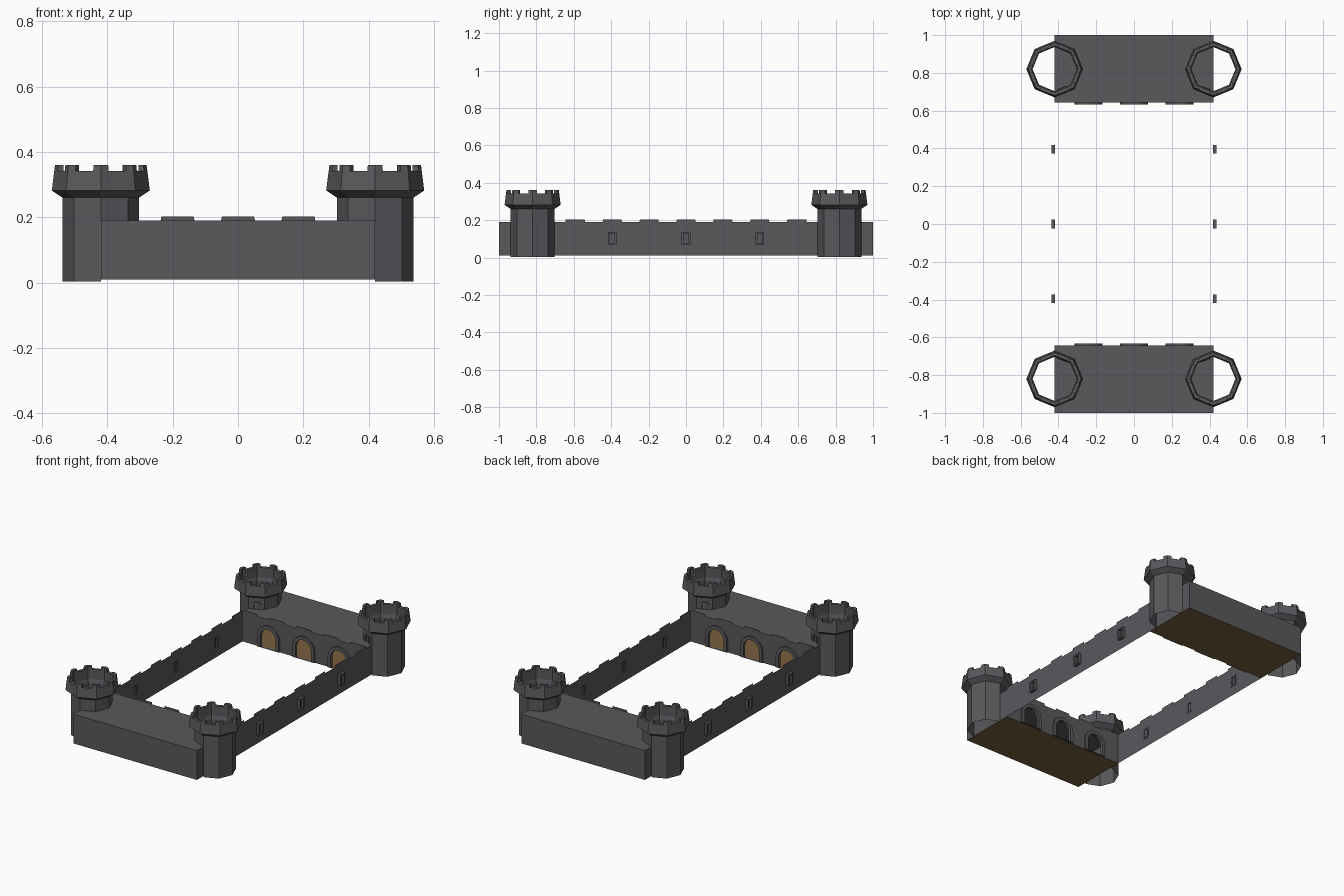
import bpy, bmesh, math

if "Cube" in bpy.data.objects:
    bpy.data.objects.remove(bpy.data.objects["Cube"])

def material(name, rgb):
    m = bpy.data.materials.new(name)
    m.diffuse_color = (*rgb, 1)
    m.use_nodes = True
    m.node_tree.nodes["Principled BSDF"].inputs["Base Color"].default_value = m.diffuse_color
    return m

STONE = material("grey stone", (0.1, 0.098, 0.108))
WOOD = material("brown floor", (0.19, 0.115, 0.05))

W, L, Y_IN = 0.42, 1.0, 0.643      # half width, half length, courtyard wall
Z0, ROOF, MERLON = 0.01, 0.19, 0.203
TOWER = (0.42, 0.82)

def finish(name, bm, mat, normals=True):
    if normals:
        bmesh.ops.remove_doubles(bm, verts=bm.verts, dist=1e-5)
        bmesh.ops.recalc_face_normals(bm, faces=bm.faces)
    me = bpy.data.meshes.new(name)
    bm.to_mesh(me)
    bm.free()
    me.materials.append(mat)
    ob = bpy.data.objects.new(name, me)
    bpy.context.collection.objects.link(ob)
    return ob

def panel(name, outline, holes, place, normal, mat=STONE):
    """Flat sheet with holes; place maps (u, v) to a 3D point."""
    bm = bmesh.new()
    edges = []
    for loop in [outline] + holes:
        vs = [bm.verts.new(place(u, v)) for u, v in loop]
        edges += [bm.edges.new((vs[i - 1], vs[i])) for i in range(len(vs))]
    bmesh.ops.triangle_fill(bm, use_beauty=True, use_dissolve=False, edges=edges)
    for f in bm.faces:
        f.normal_update()
        if sum(a * b for a, b in zip(f.normal, normal)) < 0:
            f.normal_flip()
    bmesh.ops.dissolve_limit(bm, angle_limit=0.01, verts=bm.verts, edges=bm.edges)
    return finish(name, bm, mat, False)

def frame(name, outer, inner, place, d0, d1):
    """Solid rim between two matching loops, from depth d0 to d1."""
    bm = bmesh.new()
    n = len(outer)
    rings = [[bm.verts.new(place(u, v, d)) for u, v in loop]
             for loop, d in ((outer, d0), (outer, d1), (inner, d1), (inner, d0))]
    for k in range(4):
        a, b = rings[k], rings[(k + 1) % 4]
        for i in range(n):
            bm.faces.new((a[i - 1], a[i], b[i], b[i - 1]))
    return finish(name, bm, STONE)

def rect(u, v, hu, hv):
    return [(u - hu, v - hv), (u + hu, v - hv), (u + hu, v + hv), (u - hu, v + hv)]

def arch(u, base, half, spring, n=8):
    return [(u + half, base)] + [(u + half * math.cos(math.pi * i / n),
            spring + half * math.sin(math.pi * i / n)) for i in range(n + 1)] + [(u - half, base)]

def battlement(end, pitch, count, half_range):
    """Wall outline with merlons centred on 0, clipped to half_range."""
    pts = [(-end, Z0), (-end, ROOF)]
    for k in range(-count, count + 1):
        a = max(k * pitch - 0.052, -half_range)
        b = min(k * pitch + 0.052, half_range)
        ta = a if a == -half_range else a + 0.003
        tb = b if b == half_range else b - 0.003
        pts += [(a, ROOF), (ta, MERLON), (tb, MERLON), (b, ROOF)]
    pts += [(end, ROOF), (end, Z0)]
    return [p for i, p in enumerate(pts) if p != pts[i - 1]]

# Long side walls with framed windows
for s in (-1, 1):
    wins = [-0.395, 0.0, 0.395]
    panel("side_wall", battlement(L, 0.197, 3, Y_IN),
          [rect(y, 0.102, 0.013, 0.025) for y in wins],
          lambda u, v: (s * W, u, v), (s, 0, 0))
    for y in wins:
        frame("window_frame", rect(y, 0.102, 0.023, 0.034), rect(y, 0.102, 0.013, 0.025),
              lambda u, v, d: (s * d, u, v), W - 0.003, W + 0.017)
        panel("window_pane", rect(y, 0.102, 0.013, 0.025), [],
              lambda u, v: (s * (W + 0.003), u, v), (s, 0, 0))

# End halls: arched courtyard wall, outer wall, roof and floor
for s in (-1, 1):
    doors = [-0.24, 0.0, 0.24]
    holes = [arch(x, Z0 + 0.002, 0.053, 0.08) for x in doors]
    panel("courtyard_wall", battlement(W, 0.185, 2, W), holes,
          lambda u, v: (u, s * Y_IN, v), (0, -s, 0))
    for x, inner in zip(doors, holes):
        frame("arch_frame", arch(x, Z0 + 0.002, 0.074, 0.08), inner,
              lambda u, v, d: (u, s * d, v), Y_IN - 0.01, Y_IN + 0.008)
    mid, half = s * (L + Y_IN) / 2, (L - Y_IN) / 2
    panel("end_wall", rect(0, (Z0 + ROOF) / 2, W, (ROOF - Z0) / 2), [],
          lambda u, v: (u, s * L, v), (0, s, 0))
    panel("hall_roof", rect(0, mid, W, half), [], lambda u, v: (u, v, ROOF), (0, 0, 1))
    panel("hall_floor", rect(0, mid, W, half), [], lambda u, v: (u, v, Z0), (0, 0, -1), WOOD)

def ring_point(r, t, z, sx, sy):
    """Point on an octagon's outline; t counts sides, may be fractional."""
    i, f = math.floor(t), t - math.floor(t)
    a, b = math.radians(45 * i), math.radians(45 * (i + 1))
    x = r * (math.cos(a) * (1 - f) + math.cos(b) * f)
    y = r * (math.sin(a) * (1 - f) + math.sin(b) * f)
    return (sx * (TOWER[0] + x), sy * (TOWER[1] + y), z)

def sweep(bm, profile, ts, closed_profile, caps):
    """Carry an (r, z) profile along octagon stations."""
    rows = [[bm.verts.new(ring_point(r, t, z, sx, sy)) for r, z in profile] for t in ts]
    n = len(profile)
    for a, b in zip(rows, rows[1:]):
        for k in range(n if closed_profile else n - 1):
            j = (k + 1) % n
            bm.faces.new((a[k], b[k], b[j], a[j]))
    if caps:
        bm.faces.new(rows[0])
        bm.faces.new(rows[-1])

R, R_IN = 0.117, 0.123
for sx in (-1, 1):
    for sy in (-1, 1):
        # Tower shaft: full height outside the wall, above the roof inside it
        bm = bmesh.new()
        sweep(bm, [(R, 0.003), (R, ROOF), (R, 0.26)], [-2, -1, 0, 1, 2], False, False)
        sweep(bm, [(R, ROOF), (R, 0.26)], [2, 3, 4, 5, 6], False, False)
        finish("tower_shaft", bm, STONE)

        # Flared crown
        bm = bmesh.new()
        sweep(bm, [(R, 0.26), (0.15, 0.282), (0.1425, 0.342), (R_IN, 0.342), (R_IN, 0.282), (R, 0.262)],
              list(range(9)), True, False)
        finish("tower_crown", bm, STONE)

        # Corner merlons
        bm = bmesh.new()
        for k in range(8):
            sweep(bm, [(0.1425, 0.342), (0.14, 0.36), (R_IN, 0.36), (R_IN, 0.342)],
                  [k - 0.23, k, k + 0.23], True, True)
        finish("tower_merlons", bm, STONE)

        # Small arched doorway from the tower onto the roof
        ang = math.radians(247.5)
        ap = R * math.cos(math.pi / 8)
        def on_face(u, v, d):
            x = (ap + d) * math.cos(ang) - u * math.sin(ang)
            y = (ap + d) * math.sin(ang) + u * math.cos(ang)
            return (sx * (TOWER[0] + x), sy * (TOWER[1] + y), v)
        # the doorway sits on the side facing the courtyard and the hall
        frame("tower_doorway", arch(0, ROOF, 0.024, 0.214, 6), arch(0, ROOF, 0.015, 0.214, 6),
              on_face, -0.003, 0.006)
